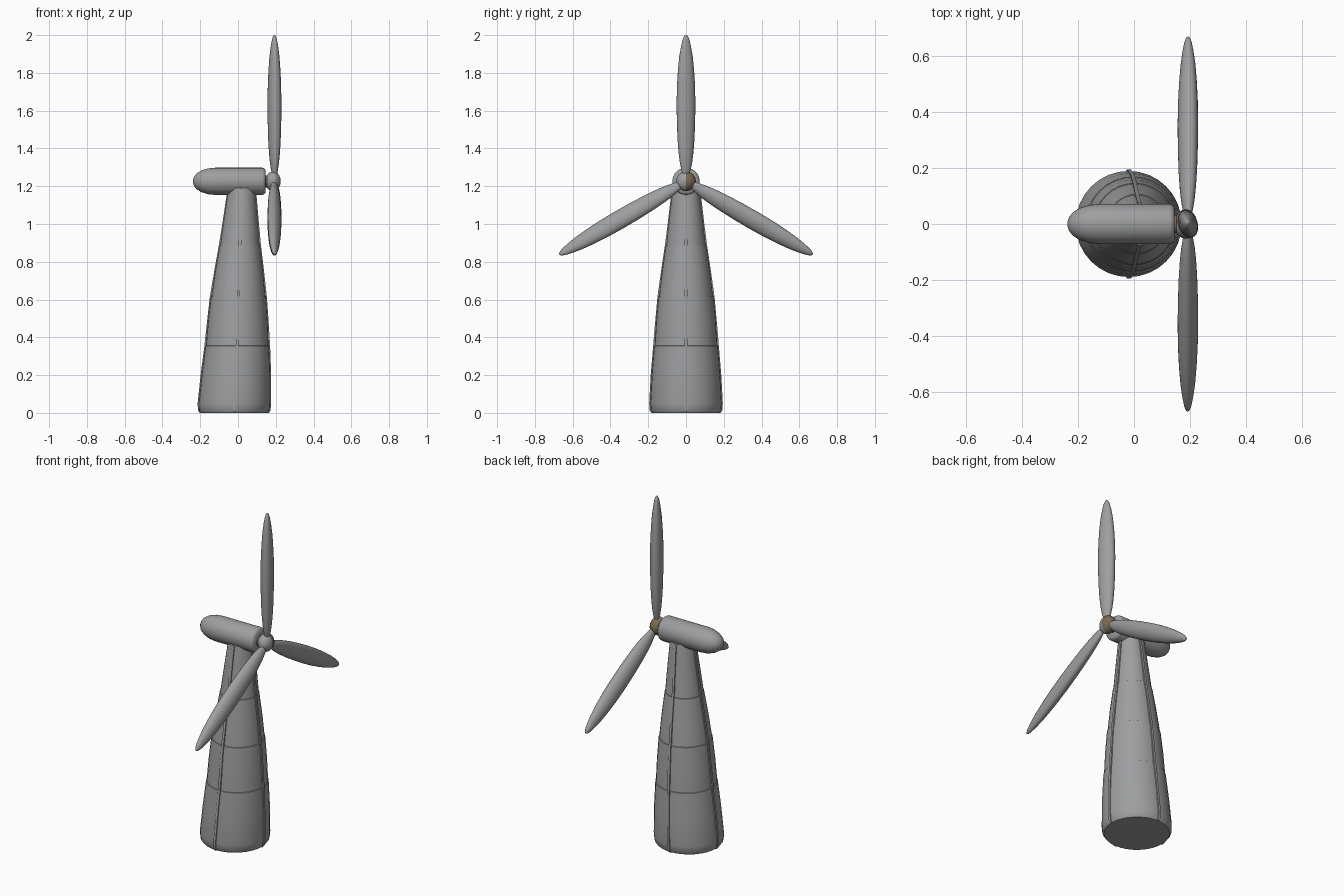
import bpy, bmesh, math
from mathutils import Matrix, Vector

if "Cube" in bpy.data.objects:
    bpy.data.objects.remove(bpy.data.objects["Cube"])


def material(name, rgb):
    m = bpy.data.materials.new(name)
    m.diffuse_color = (*rgb, 1)
    m.use_nodes = True
    m.node_tree.nodes["Principled BSDF"].inputs["Base Color"].default_value = m.diffuse_color
    return m


GREY = material("grey metal", (0.34, 0.345, 0.35))
BROWN = material("brown hub", (0.20, 0.145, 0.085))


def skin(name, rings, mats, matrix=Matrix(), rule=None, angle=40):
    """Join rings of points into a closed, capped surface."""
    bm = bmesh.new()
    loops = [[bm.verts.new(matrix @ Vector(p)) for p in ring] for ring in rings]
    n = len(loops[0])
    for a, b in zip(loops, loops[1:]):
        for i in range(n):
            j = (i + 1) % n
            bm.faces.new((a[i], a[j], b[j], b[i]))
    bm.faces.new(loops[0])
    bm.faces.new(loops[-1])
    bmesh.ops.recalc_face_normals(bm, faces=bm.faces)
    if rule:
        for f in bm.faces:
            f.material_index = rule(f.calc_center_median())
    me = bpy.data.meshes.new(name)
    bm.to_mesh(me)
    bm.free()
    ob = bpy.data.objects.new(name, me)
    bpy.context.collection.objects.link(ob)
    for m in mats:
        me.materials.append(m)
    bpy.ops.object.select_all(action='DESELECT')
    ob.select_set(True)
    bpy.context.view_layer.objects.active = ob
    bpy.ops.object.shade_smooth_by_angle(angle=math.radians(angle))
    return ob


def ellipse(z, a, b, cx=0.0, n=32):
    return [(cx + a * math.cos(2 * math.pi * i / n),
             b * math.sin(2 * math.pi * i / n), z) for i in range(n)]


# Tower: (height, centre x, radius), leaning slightly towards the rotor
tower = [(0, -0.02, 0.178), (0.012, -0.02, 0.187), (0.05, -0.019, 0.19),
         (0.2, -0.011, 0.182), (0.355, -0.004, 0.169), (0.485, -0.001, 0.158),
         (0.615, 0.002, 0.146), (0.75, 0.006, 0.127), (0.885, 0.01, 0.107),
         (1.0, 0.014, 0.092), (1.19, 0.02, 0.07)]
seams = (0.355, 0.615, 0.885)
rings = []
for z, cx, r in tower:
    rings.append(ellipse(z, r, r, cx))
    if z in seams:  # small step between the shell sections
        rings.append(ellipse(z + 0.002, r - 0.003, r - 0.003, cx))
skin("tower", rings, [GREY])

# Four raised ribs running up the tower
for k, side in enumerate(("right", "back", "left", "front")):
    d = Vector((math.cos(k * math.pi / 2), math.sin(k * math.pi / 2), 0))
    t = Vector((-d.y, d.x, 0))
    rib = []
    for z, cx, r in tower:
        c = Vector((cx, 0, z))
        rib.append([c + d * (r + o) + t * w for o, w in
                    ((-0.01, -0.007), (0.005, -0.007), (0.005, 0.007), (-0.01, 0.007))])
    skin("tower_rib_" + side, rib, [GREY], angle=30)

# Nacelle, hub and shaft lie along x
AXIS_Z = 1.226
along_x = Matrix.Translation((0, 0, AXIS_Z)) @ Matrix.Rotation(math.pi / 2, 4, 'Y')
nacelle = [(-0.238, 0.008), (-0.233, 0.024), (-0.22, 0.041), (-0.195, 0.057),
           (-0.16, 0.068), (-0.12, 0.072), (0.128, 0.072), (0.138, 0.069),
           (0.145, 0.06)]
skin("nacelle", [ellipse(x, r, r) for x, r in nacelle], [GREY], along_x)
skin("rotor_shaft", [ellipse(x, 0.032, 0.032) for x in (0.14, 0.17)], [BROWN], along_x)

hub = []
for i in range(13):
    a = math.pi * (0.02 + 0.96 * i / 12)
    r = 0.052 * math.sin(a)
    hub.append(ellipse(0.185 - 0.041 * math.cos(a), r, r))
skin("rotor_hub", hub, [GREY, BROWN], along_x, rule=lambda c: int(c.y > 0))

# Three pitched blades: (distance from axis, width factor)
blade = [(0.035, 0.35), (0.06, 0.5), (0.1, 0.66), (0.15, 0.79), (0.22, 0.9),
         (0.32, 0.98), (0.42, 1.0), (0.51, 0.96), (0.59, 0.86), (0.66, 0.72),
         (0.715, 0.53), (0.75, 0.36), (0.768, 0.2), (0.774, 0.06)]
for k in range(3):
    place = (Matrix.Translation((0.193, 0, AXIS_Z))
             @ Matrix.Rotation(k * 2 * math.pi / 3, 4, 'X')
             @ Matrix.Rotation(math.radians(18), 4, 'Z'))
    skin("blade_%d" % (k + 1),
         [ellipse(r, 0.035 * f, 0.051 * f, n=24) for r, f in blade], [GREY], place)
